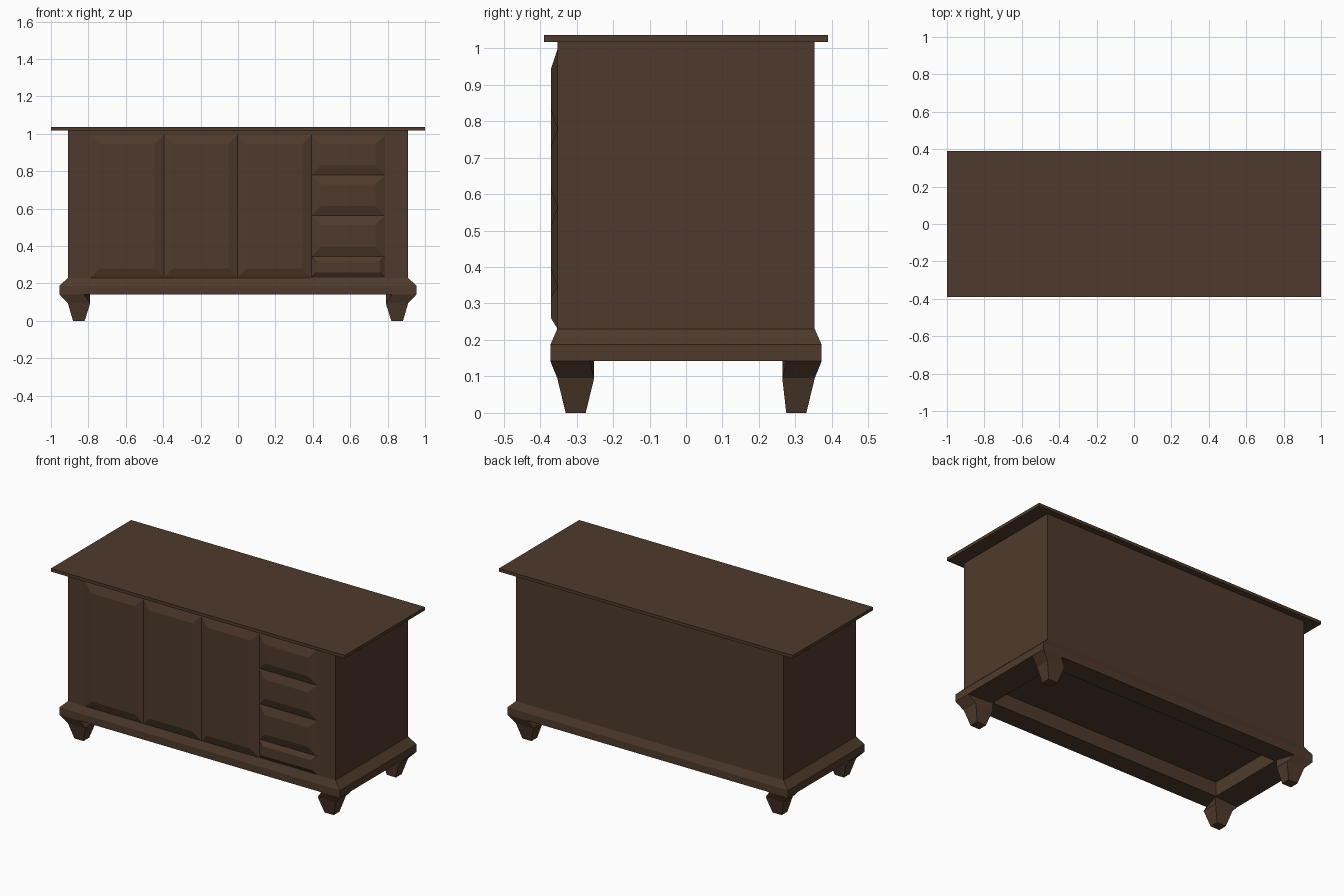
import bpy
import bmesh

cube = bpy.data.objects.get("Cube")
if cube:
    bpy.data.objects.remove(cube, do_unlink=True)

# Dark wood used on every part
wood = bpy.data.materials.new("dark_brown_wood")
wood.use_nodes = True
color = (0.078, 0.042, 0.025, 1)
wood.diffuse_color = color
wood.node_tree.nodes["Principled BSDF"].inputs["Base Color"].default_value = color


def centred(hx, hy, z):
    return [(-hx, -hy, z), (hx, -hy, z), (hx, hy, z), (-hx, hy, z)]


def upright(x0, x1, z0, z1, y, inset=0):
    return [(x0 + inset, y, z0 + inset), (x1 - inset, y, z0 + inset),
            (x1 - inset, y, z1 - inset), (x0 + inset, y, z1 - inset)]


def loft(name, loops, cap_start=True, cap_end=True):
    """Join a row of four-cornered loops into one flat-faced part."""
    bm = bmesh.new()
    rings = [[bm.verts.new(p) for p in loop] for loop in loops]
    for a, b in zip(rings, rings[1:]):
        for i in range(4):
            j = (i + 1) % 4
            bm.faces.new((a[i], a[j], b[j], b[i]))
    if cap_start:
        bm.faces.new(rings[0][::-1])
    if cap_end:
        bm.faces.new(rings[-1])
    mesh = bpy.data.meshes.new(name)
    bm.to_mesh(mesh)
    bm.free()
    mesh.materials.append(wood)
    obj = bpy.data.objects.new(name, mesh)
    bpy.context.collection.objects.link(obj)


# Cabinet, table top and hollow plinth
loft("cabinet_body", [centred(0.91, 0.353, 0.23), centred(0.91, 0.353, 1.018)])
loft("table_top", [centred(1, 0.39, 1.017), centred(1, 0.39, 1.036)])
loft("plinth", [centred(0.79, 0.25, 0.23), centred(0.79, 0.25, 0.142),
                centred(0.955, 0.372, 0.142), centred(0.955, 0.372, 0.187),
                centred(0.91, 0.353, 0.23)], cap_start=False, cap_end=False)

# Tapered feet, one at each corner, with the inner sides flared at the top
for sx, side in ((1, "left"), (-1, "right")):
    for sy, end, inner in ((-1, "front", 0.252), (1, "back", 0.264)):
        loops = []
        for xi, xo, yi, yo, z, flare in ((0.82, 0.882, 0.275, 0.33, 0, 0),
                                         (0.79, 0.91, inner, 0.353, 0.095, 0),
                                         (0.79, 0.955, inner, 0.372, 0.142, 0.035)):
            loop = [(xi, yi), (xo, yi + flare / 3), (xo, yo), (xi + flare, yo)]
            loop = [(x * sx, y * sy, z) for x, y in loop]
            loops.append(loop if sx * sy > 0 else loop[::-1])
        loft(f"{end}_{side}_foot", loops)


# Raised bevelled fronts
def panel(name, x0, x1, z0, z1, bevel):
    loft(name, [upright(x0, x1, z0, z1, -0.353),
                upright(x0, x1, z0, z1, -0.37, bevel)], cap_start=False)


for i in range(3):
    x = -0.79 + i * 0.394
    panel(f"door_{i + 1}", x, x + 0.394, 0.23, 0.995, 0.05)

levels = (0.995, 0.78, 0.563, 0.345)
for i in range(3):
    panel(f"drawer_{i + 1}", 0.392, 0.785, levels[i + 1], levels[i], 0.05)
panel("bottom_drawer", 0.392, 0.785, 0.232, 0.345, 0.027)
